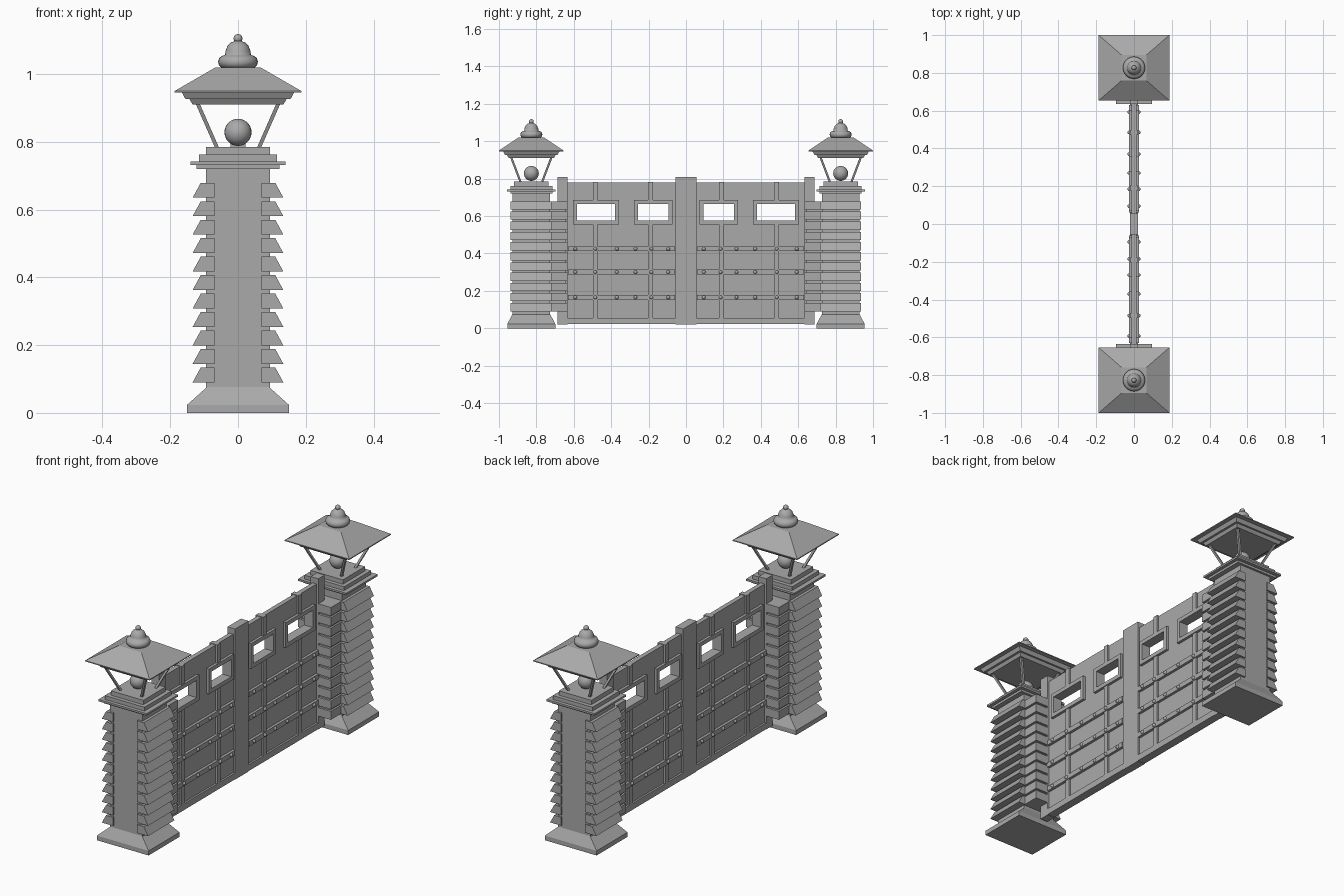
import bpy, bmesh
from math import pi
from mathutils import Vector

cube = bpy.data.objects.get("Cube")
if cube:
    bpy.data.objects.remove(cube)

GREY = (0.4, 0.4, 0.4, 1)
stone = bpy.data.materials.new("grey")
stone.use_nodes = True
stone.diffuse_color = GREY
stone.node_tree.nodes["Principled BSDF"].inputs["Base Color"].default_value = GREY


def finish(name, bm, smooth=False):
    bmesh.ops.recalc_face_normals(bm, faces=bm.faces)
    for f in bm.faces:
        f.smooth = smooth
    mesh = bpy.data.meshes.new(name)
    bm.to_mesh(mesh)
    bm.free()
    mesh.materials.append(stone)
    obj = bpy.data.objects.new(name, mesh)
    bpy.context.collection.objects.link(obj)
    return obj


def loft(bm, low, high):
    """Closed solid between two matching loops of points."""
    a = [bm.verts.new(p) for p in low]
    b = [bm.verts.new(p) for p in high]
    n = len(a)
    bm.faces.new(a[::-1])
    bm.faces.new(b)
    for i in range(n):
        j = (i + 1) % n
        bm.faces.new((a[i], a[j], b[j], b[i]))


def rect(x, y, hx, hy, z):
    return [(x - hx, y - hy, z), (x + hx, y - hy, z),
            (x + hx, y + hy, z), (x - hx, y + hy, z)]


def tier(bm, y, low, high, z0, z1):
    loft(bm, rect(0, y, *low, z0), rect(0, y, *high, z1))


def slab(bm, hx, y0, y1, z0, z1):
    """Box centred on x = 0, spanning y0..y1 and z0..z1."""
    half = (hx, abs(y1 - y0) / 2)
    tier(bm, (y0 + y1) / 2, half, half, z0, z1)


def lathe(name, y, profile, steps=24):
    bm = bmesh.new()
    verts = [bm.verts.new((r, 0, z)) for r, z in profile]
    edges = [bm.edges.new(p) for p in zip(verts, verts[1:])]
    bmesh.ops.spin(bm, geom=verts + edges, cent=(0, 0, 0), axis=(0, 0, 1),
                   angle=2 * pi, steps=steps)
    bmesh.ops.remove_doubles(bm, verts=bm.verts, dist=0.0005)
    bmesh.ops.translate(bm, verts=bm.verts, vec=(0, y, 0))
    return finish(name, bm, True)


def ball(name, y, z, r):
    bm = bmesh.new()
    bmesh.ops.create_uvsphere(bm, u_segments=24, v_segments=14, radius=r)
    bmesh.ops.translate(bm, verts=bm.verts, vec=(0, y, z))
    return finish(name, bm, True)


ROWS = [0.09 + 0.0545 * i for i in range(11)]
PILLAR_Y = 0.827


def pillar(s, side):
    y = s * PILLAR_Y
    # Plinth and shaft
    bm = bmesh.new()
    tier(bm, y, (0.15, 0.128), (0.15, 0.128), 0, 0.024)
    tier(bm, y, (0.15, 0.128), (0.092, 0.1), 0.024, 0.076)
    finish(side + "_plinth", bm)
    bm = bmesh.new()
    tier(bm, y, (0.095, 0.1), (0.095, 0.1), 0.07, 0.725)
    finish(side + "_shaft", bm)
    # Sloped slats on both x faces
    bm = bmesh.new()
    for z in ROWS:
        for d in (-1, 1):
            prof = [(0.07, z), (0.134, z), (0.11, z + 0.044), (0.07, z + 0.044)]
            loft(bm, [(d * x, y - 0.11, h) for x, h in prof],
                 [(d * x, y + 0.108, h) for x, h in prof])
    finish(side + "_slats", bm)
    # Stacked blocks between shaft and gate
    bm = bmesh.new()
    slab(bm, 0.085, s * 0.645, s * 0.74, 0.09, 0.67)
    for z in ROWS:
        slab(bm, 0.095, s * 0.634, s * 0.74, z, z + 0.044)
    finish(side + "_hinge_blocks", bm)
    # Stepped cap
    bm = bmesh.new()
    for hx, hy, z0, z1 in ((0.122, 0.112, 0.72, 0.732), (0.14, 0.13, 0.732, 0.742),
                           (0.115, 0.112, 0.742, 0.762), (0.094, 0.092, 0.762, 0.785)):
        tier(bm, y, (hx, hy), (hx, hy), z0, z1)
    finish(side + "_cap", bm)
    # Lantern legs and globe
    bm = bmesh.new()
    for dx in (-1, 1):
        for dy in (-1, 1):
            loft(bm, rect(dx * 0.062, y + dy * 0.058, 0.006, 0.006, 0.783),
                 rect(dx * 0.12, y + dy * 0.108, 0.006, 0.006, 0.915))
    finish(side + "_lantern_legs", bm)
    ball(side + "_globe", y, 0.828, 0.04)
    # Roof with stepped eaves
    bm = bmesh.new()
    tier(bm, y, (0.134, 0.12), (0.143, 0.13), 0.91, 0.926)
    tier(bm, y, (0.155, 0.14), (0.165, 0.15), 0.926, 0.945)
    tier(bm, y, (0.187, 0.173), (0.187, 0.173), 0.945, 0.95)
    tier(bm, y, (0.187, 0.173), (0.066, 0.068), 0.95, 1.02)
    finish(side + "_roof", bm)
    # Finial
    lathe(side + "_finial", y, [
        (0, 1.018), (0.048, 1.018), (0.056, 1.026), (0.059, 1.036), (0.055, 1.048),
        (0.046, 1.054), (0.038, 1.056), (0.037, 1.068), (0.031, 1.083),
        (0.021, 1.093), (0.009, 1.098), (0, 1.099)])
    ball(side + "_finial_tip", y, 1.105, 0.013)


WINDOWS = ((0.093, 0.257), (0.379, 0.583))
WIN_Z = (0.575, 0.665)
RAILS = (0.165, 0.3, 0.425)
BATTENS = (0.19, 0.485)
RIVETS = (0.095, 0.185, 0.27, 0.37, 0.485, 0.592)
TOP = 0.78


def gate_leaf(s, side):
    z0, z1 = WIN_Z
    # Panel pieces around the window openings
    bm = bmesh.new()
    slab(bm, 0.012, s * 0.05, s * 0.64, 0.025, z0)
    slab(bm, 0.012, s * 0.05, s * 0.64, z1, TOP)
    edges = [0.05, *WINDOWS[0], *WINDOWS[1], 0.64]
    for a, b in zip(edges[::2], edges[1::2]):
        slab(bm, 0.012, s * a, s * b, z0, z1)
    finish(side + "_gate_panel", bm)
    # Window frames
    bm = bmesh.new()
    t = 0.021
    for a, b in WINDOWS:
        for low, high in ((z0 - t, z0), (z1, z1 + t)):
            slab(bm, 0.026, s * (a - t), s * (b + t), low, high)
        for p, q in ((a - t, a), (b, b + t)):
            slab(bm, 0.026, s * p, s * q, z0, z1)
    finish(side + "_window_frames", bm)
    # Vertical battens, broken by the windows
    bm = bmesh.new()
    for c in BATTENS:
        for low, high in ((0.055, z0 - t), (z1 + t, TOP + 0.003)):
            slab(bm, 0.022, s * (c - 0.013), s * (c + 0.013), low, high)
    finish(side + "_battens", bm)
    # Horizontal rails and bottom bar
    bm = bmesh.new()
    for z in RAILS:
        slab(bm, 0.026, s * 0.06, s * 0.63, z - 0.013, z + 0.013)
    slab(bm, 0.022, s * 0.05, s * 0.68, 0.022, 0.055)
    finish(side + "_rails", bm)
    # Rivets on both sides of each rail
    bm = bmesh.new()
    for z in RAILS:
        for c in RIVETS:
            for d in (-1, 1):
                made = bmesh.ops.create_uvsphere(bm, u_segments=10, v_segments=6, radius=0.01)
                bmesh.ops.translate(bm, verts=made["verts"], vec=Vector((d * 0.025, s * c, z)))
    finish(side + "_rivets", bm, True)
    # Hinge post and meeting post
    bm = bmesh.new()
    slab(bm, 0.022, s * 0.634, s * 0.687, 0.02, 0.81)
    finish(side + "_hinge_post", bm)
    bm = bmesh.new()
    slab(bm, 0.022, 0, s * 0.056, 0.02, 0.81)
    finish(side + "_meeting_post", bm)


for sign, label in ((-1, "front"), (1, "back")):
    pillar(sign, label)
    gate_leaf(sign, label)
